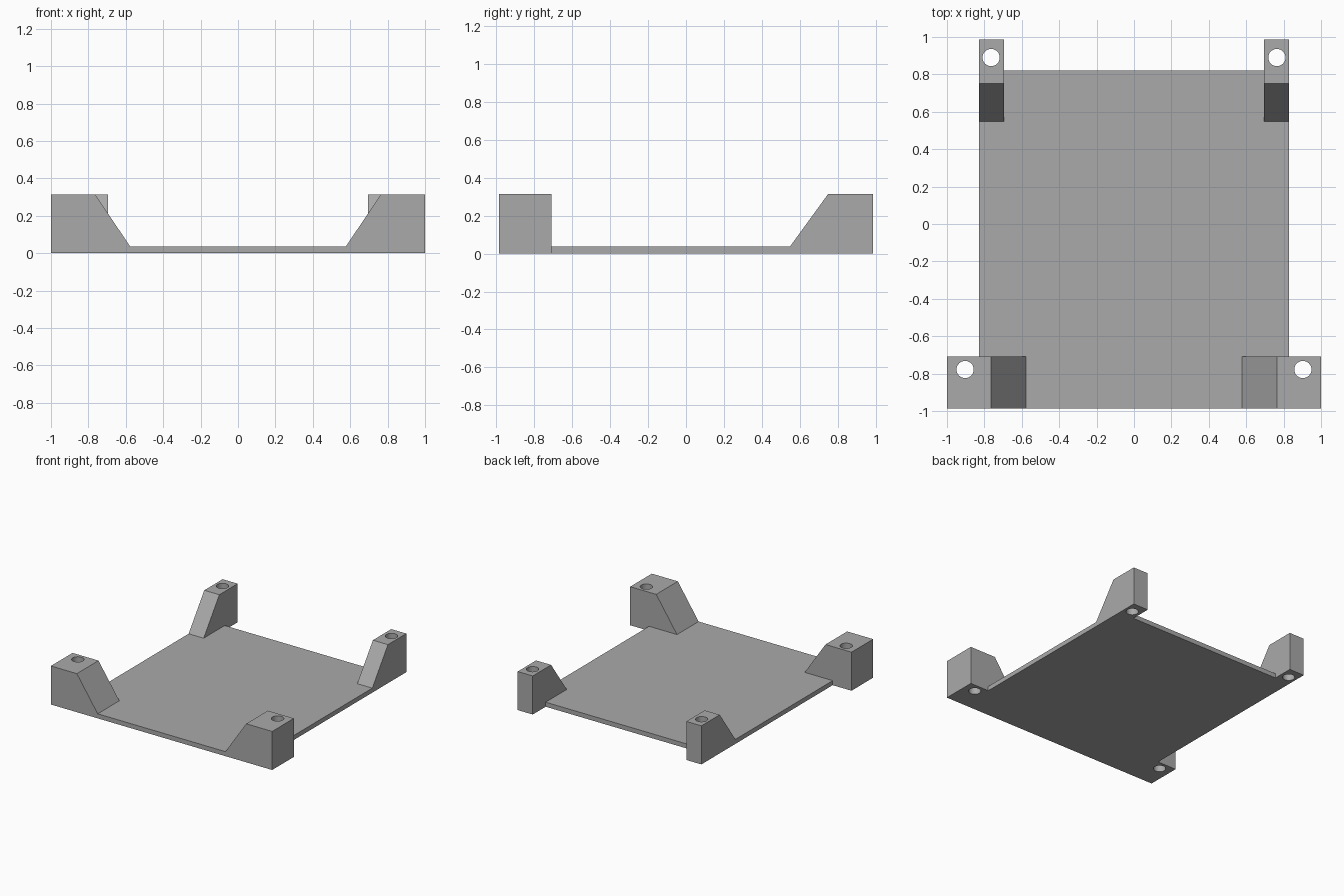
import bpy, bmesh
from mathutils import Vector

cube = bpy.data.objects.get("Cube")
if cube:
    bpy.data.objects.remove(cube, do_unlink=True)

PLATE_X, FRONT, PLATE_BACK, BACK = 0.83, -0.987, 0.82, 0.987
PLATE_Z, TOP = 0.037, 0.315
HOLE_R = 0.046

grey = bpy.data.materials.new("plain grey")
grey.use_nodes = True
colour = (0.4, 0.4, 0.4, 1)
grey.diffuse_color = colour
grey.node_tree.nodes["Principled BSDF"].inputs["Base Color"].default_value = colour


def prism(name, points, sweep):
    """Extrude a closed outline along a sweep vector."""
    bm = bmesh.new()
    face = bm.faces.new([bm.verts.new(p) for p in points])
    ext = bmesh.ops.extrude_face_region(bm, geom=[face])
    moved = [v for v in ext["geom"] if isinstance(v, bmesh.types.BMVert)]
    bmesh.ops.translate(bm, vec=Vector(sweep), verts=moved)
    bmesh.ops.recalc_face_normals(bm, faces=bm.faces)
    mesh = bpy.data.meshes.new(name)
    bm.to_mesh(mesh)
    bm.free()
    mesh.materials.append(grey)
    obj = bpy.data.objects.new(name, mesh)
    bpy.context.collection.objects.link(obj)
    return obj


def drill(obj, x, y):
    """Cut a vertical screw hole right through a post."""
    bpy.ops.mesh.primitive_cylinder_add(vertices=32, radius=HOLE_R, depth=1, location=(x, y, TOP / 2))
    cutter = bpy.context.object
    cutter.hide_render = True
    cutter.data.materials.append(grey)
    mod = obj.modifiers.new("screw hole", "BOOLEAN")
    mod.operation, mod.solver, mod.object = "DIFFERENCE", "EXACT", cutter
    bpy.ops.object.select_all(action="DESELECT")
    obj.select_set(True)
    bpy.context.view_layer.objects.active = obj
    bpy.ops.object.modifier_apply(modifier=mod.name)
    bpy.data.objects.remove(cutter, do_unlink=True)
    bpy.ops.object.shade_smooth_by_angle()


def post_outline(foot, shelf, plate_edge, outer):
    """Sloped post that rests on the plate and hangs over its edge to the ground."""
    return [(foot, PLATE_Z), (plate_edge, PLATE_Z), (plate_edge, 0),
            (outer, 0), (outer, TOP), (shelf, TOP)]


# Base plate
prism("base_plate", [(-PLATE_X, FRONT, 0), (PLATE_X, FRONT, 0),
                     (PLATE_X, PLATE_BACK, 0), (-PLATE_X, PLATE_BACK, 0)], (0, 0, PLATE_Z))

for side, s in (("left", 1), ("right", -1)):
    # Front posts slope inward across the width
    outline = post_outline(0.577, 0.765, PLATE_X, 1.0)
    front = prism(f"front_{side}_post", [(s * a, FRONT, z) for a, z in outline], (0, 0.279, 0))
    drill(front, s * 0.903, -0.778)

    # Back posts slope toward the front
    outline = post_outline(0.548, 0.75, PLATE_BACK, BACK)
    back = prism(f"back_{side}_post", [(s * PLATE_X, a, z) for a, z in outline], (-s * 0.136, 0, 0))
    drill(back, s * 0.764, 0.89)
